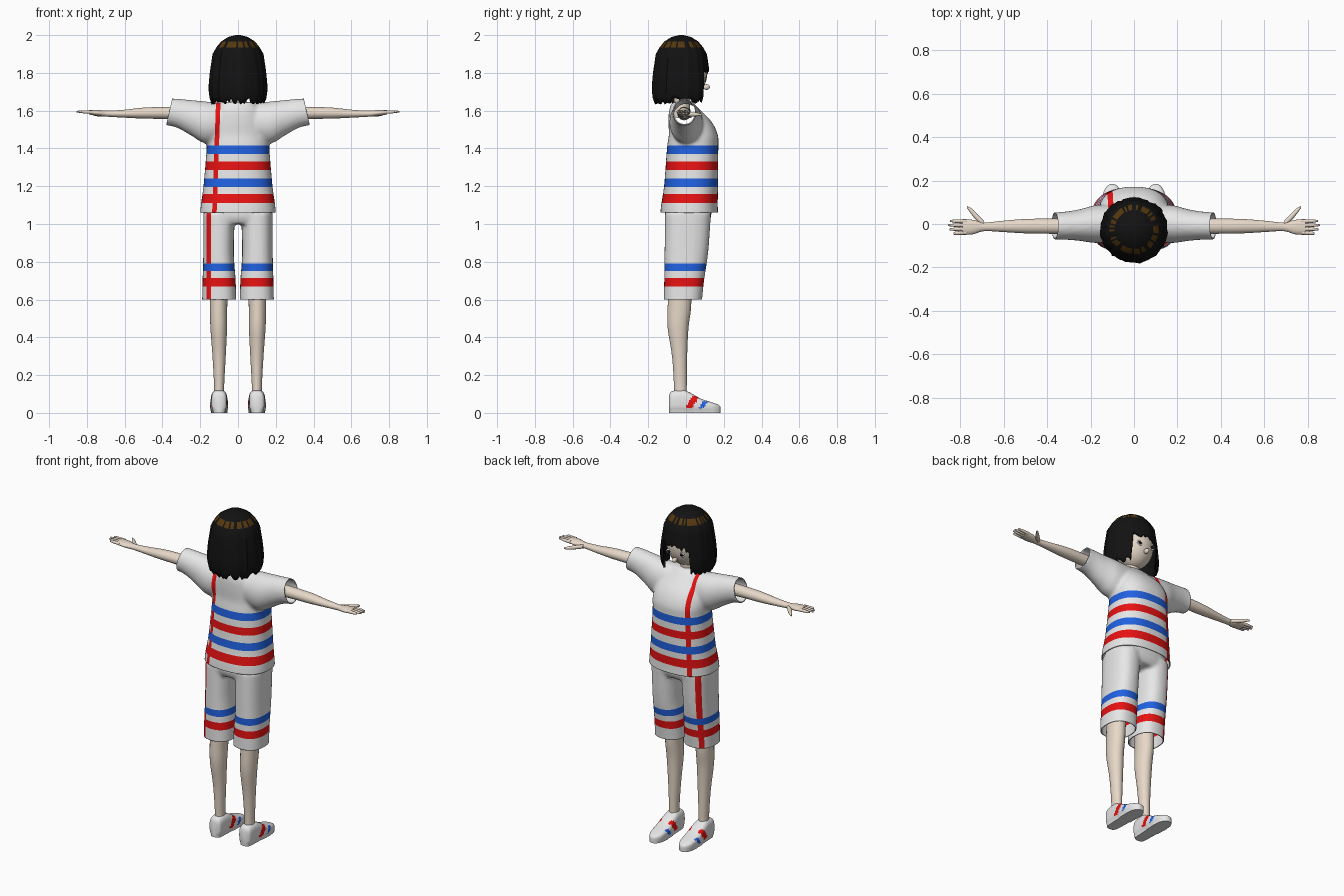
import bpy, bmesh, math, random
from mathutils import Vector

random.seed(4)
if "Cube" in bpy.data.objects:
    bpy.data.objects.remove(bpy.data.objects["Cube"])


def material(name, rgb):
    m = bpy.data.materials.new(name)
    m.use_nodes = True
    m.diffuse_color = (*rgb, 1)
    m.node_tree.nodes["Principled BSDF"].inputs["Base Color"].default_value = (*rgb, 1)
    return m


WHITE = material("white cloth", (0.8, 0.8, 0.8))
RED = material("red stripe", (0.8, 0.006, 0.006))
BLUE = material("blue stripe", (0.015, 0.12, 0.75))
SKIN = material("skin", (0.8, 0.69, 0.58))
BLACK = material("black hair", (0.006, 0.006, 0.006))
BROWN = material("brown highlight", (0.09, 0.04, 0.005))
CLOTH = (WHITE, RED, BLUE)


def add_object(name, bm, *mats):
    bmesh.ops.recalc_face_normals(bm, faces=bm.faces)
    me = bpy.data.meshes.new(name)
    bm.to_mesh(me)
    bm.free()
    ob = bpy.data.objects.new(name, me)
    bpy.context.collection.objects.link(ob)
    for m in mats:
        me.materials.append(m)
    return ob


def sample(rows, t):
    """Catmull-Rom point at t (0..1) through the given rows."""
    f = t * (len(rows) - 1)
    i = min(int(f), len(rows) - 2)
    f -= i
    a, b, c, d = (rows[max(0, min(len(rows) - 1, i + k))] for k in (-1, 0, 1, 2))
    return [q + f / 2 * (r - p + f * (2 * p - 5 * q + 4 * r - s + f * (3 * (q - r) + s - p)))
            for p, q, r, s in zip(a, b, c, d)]


def loft(bm, axis, rows, side=1, steps=20, seg=24, power=2.0):
    """Tube along an axis; each row is (position, centre u, centre v, radius u, radius v)."""
    def ring(row):
        out = []
        for k in range(seg):
            a = math.tau * k / seg
            c, s = math.cos(a), math.sin(a)
            u = row[1] + row[3] * math.copysign(abs(c) ** (2 / power), c)
            v = row[2] + row[4] * math.copysign(abs(s) ** (2 / power), s)
            x, y, z = {"x": (row[0], u, v), "y": (u, row[0], v), "z": (u, v, row[0])}[axis]
            out.append(bm.verts.new((side * x, y, z)))
        return out
    rings = [ring(sample(rows, i / steps)) for i in range(steps + 1)]
    for a, b in zip(rings, rings[1:]):
        for k in range(seg):
            bm.faces.new((a[k - 1], a[k], b[k], b[k - 1]))
    bm.faces.new(rings[0])
    bm.faces.new(rings[-1])


def ball(bm, centre, size):
    made = bmesh.ops.create_uvsphere(bm, u_segments=28, v_segments=18, radius=1)["verts"]
    for v in made:
        v.co = Vector(a * b for a, b in zip(v.co, size)) + Vector(centre)


def garment(name, bm, hems, bands, stripe_x, slope):
    """Fuse overlapping tubes, trim the hems open, then cut and colour the stripes."""
    ob = add_object(name, bm, *CLOTH)
    mod = ob.modifiers.new("fuse", "REMESH")
    mod.mode, mod.voxel_size = "VOXEL", 0.01
    mod = ob.modifiers.new("soften", "SMOOTH")
    mod.factor, mod.iterations = 0.5, 7
    me = bpy.data.meshes.new_from_object(ob.evaluated_get(bpy.context.evaluated_depsgraph_get()))
    ob.modifiers.clear()
    bm = bmesh.new()
    bm.from_mesh(me)
    bpy.data.meshes.remove(me)

    def cut(co, no, trim=False):
        bmesh.ops.bisect_plane(bm, geom=bm.verts[:] + bm.edges[:] + bm.faces[:],
                               plane_co=co, plane_no=no, clear_outer=trim)
    for co, no in hems:
        cut(co, no, True)
    for low, high, _ in bands:
        cut((0, 0, low), (0, 0, 1))
        cut((0, 0, high), (0, 0, 1))
    half = 0.012
    for d in (-half, half):
        cut((stripe_x + d, 0, 1.06), (1, 0, -slope))
    for f in bm.faces:
        c = f.calc_center_median()
        f.material_index = 0
        if abs(c.x - stripe_x - slope * (c.z - 1.06)) < half:
            f.material_index = 1
        for low, high, index in bands:
            if low < c.z < high:
                f.material_index = index
    bm.to_mesh(ob.data)
    bm.free()
    mod = ob.modifiers.new("cloth thickness", "SOLIDIFY")
    mod.thickness, mod.offset = 0.006, -1


# Shirt: torso plus two flared sleeves
bm = bmesh.new()
loft(bm, "z", [(1.02, 0, .017, .203, .155), (1.1, 0, .018, .197, .15), (1.2, 0, .027, .183, .143),
               (1.4, 0, .035, .166, .136), (1.47, 0, .039, .165, .13), (1.54, 0, .022, .15, .115),
               (1.6, 0, -.005, .125, .085), (1.645, 0, -.02, .085, .055)], power=2.4, seg=40)
for s in (1, -1):
    loft(bm, "x", [(.06, .005, 1.54, .08, .1), (.17, 0, 1.537, .088, .112),
                   (.25, -.005, 1.563, .073, .094), (.33, -.008, 1.588, .064, .076),
                   (.42, -.008, 1.597, .062, .07)], side=s)
garment("shirt", bm,
        [((0, 0, 1.06), (0, 0, -1))] + [((s * .365, 0, 1.59), (s, 0, .22)) for s in (1, -1)],
        [(1.37, 1.415, 2), (1.285, 1.33, 1), (1.195, 1.24, 2), (1.11, 1.16, 1)], -.125, .035)

# Knee-length shorts: hips plus two wide legs
bm = bmesh.new()
loft(bm, "z", [(1.0, 0, .01, .15, .105), (1.04, 0, .011, .18, .122), (1.12, 0, .014, .175, .122)],
     power=2.5, seg=40)
for s in (1, -1):
    loft(bm, "z", [(.56, .1, -.018, .091, .1), (.7, .1, -.01, .088, .106),
                   (.85, .103, .002, .081, .116), (1.06, .1, .011, .084, .122)], side=s, power=2.4)
garment("shorts", bm, [((0, 0, .6), (0, 0, -1))],
        [(.75, .79, 2), (.67, .715, 1)], -.155, 0)

for s, side in ((1, "left"), (-1, "right")):
    # Bare lower legs
    bm = bmesh.new()
    loft(bm, "z", [(.07, .1, -.03, .028, .034), (.15, .1, -.03, .027, .034),
                   (.3, .1, -.034, .035, .04), (.45, .102, -.042, .044, .055),
                   (.56, .103, -.035, .046, .062), (.72, .1, -.03, .05, .06)], side=s)
    add_object(side + "_leg", bm, SKIN)

    # Arms with palm, fingers and thumb
    bm = bmesh.new()
    loft(bm, "x", [(.26, -.01, 1.585, .036, .036), (.38, -.01, 1.588, .035, .032),
                   (.5, -.01, 1.587, .033, .029), (.6, -.011, 1.584, .026, .021),
                   (.69, -.013, 1.584, .02, .016), (.74, -.014, 1.588, .033, .016),
                   (.79, -.014, 1.592, .034, .012)], side=s, steps=30)
    for k, tip in enumerate((.832, .85, .856, .846)):
        y = -.04 + .0175 * k
        loft(bm, "x", [(.77, y, 1.592, .0095, .01), (.82, y * 1.06, 1.594, .008, .008),
                       (tip, y * 1.1, 1.595, .004, .004)], side=s, steps=6, seg=10)
    loft(bm, "x", [(.69, 0, 1.582, .014, .012), (.725, .033, 1.58, .017, .011),
                   (.75, .06, 1.58, .013, .009), (.768, .077, 1.58, .005, .005)],
         side=s, steps=10, seg=12)
    add_object(side + "_arm", bm, SKIN)

    # Shoes with slanted red and blue side marks
    bm = bmesh.new()
    loft(bm, "y", [(-.09, .1, .052, .022, .04), (-.075, .1, .058, .038, .056),
                   (-.02, .1, .061, .043, .061), (.02, .1, .054, .045, .054),
                   (.08, .1, .038, .048, .037), (.14, .1, .028, .042, .027),
                   (.172, .1, .022, .026, .021), (.183, .1, .02, .01, .012)],
         side=s, steps=48, seg=48, power=3)
    for v in bm.verts:
        if v.co.z < .014:
            v.co.z = 0
    bmesh.ops.recalc_face_normals(bm, faces=bm.faces)
    for f in bm.faces:
        c = f.calc_center_median()
        if abs(f.normal.x) > .25 and c.z > .025:
            slant = c.y - .6 * (c.z - .05)
            if abs(slant - .028) < .02 and c.z < .09:
                f.material_index = 1
            elif abs(slant - .095) < .014 and c.z < .06:
                f.material_index = 2
    add_object(side + "_shoe", bm, *CLOTH)

    # Eye white and pupil laid on the face
    for name, size, lift, mat in (("eye_white", .02, 0, WHITE), ("pupil", .012, .003, BLACK)):
        bm = bmesh.new()
        ball(bm, (s * .043, .101 + lift, 1.765), (size, .004, size * .75))
        add_object(side + "_" + name, bm, mat)

# Neck and head with a small nose
bm = bmesh.new()
loft(bm, "z", [(1.56, 0, -.02, .055, .05), (1.64, 0, -.022, .044, .042), (1.75, 0, -.015, .045, .045)])
ball(bm, (0, 0, 1.8), (.108, .112, .138))
ball(bm, (0, .108, 1.725), (.012, .018, .015))
add_object("head", bm, SKIN)

# Bobbed hair: strands fall from the crown, short over the face, ragged at the tips
PROFILE = [(2.0, .012), (1.99, .052), (1.966, .09), (1.935, .115), (1.9, .135), (1.8, .15),
           (1.72, .157), (1.67, .152), (1.6, .128)]


def hair_radius(z):
    for (z1, r1), (z2, r2) in zip(PROFILE, PROFILE[1:]):
        if z >= z2:
            return r1 + (r2 - r1) * (z1 - z) / (z1 - z2)
    return PROFILE[-1][1]


bm = bmesh.new()
COLUMNS, FALL = 72, 9
columns = []
for k in range(COLUMNS):
    a = math.tau * k / COLUMNS
    front = abs(a - math.pi / 2) < math.radians(38)
    tip = (1.805 if front else 1.65) + random.uniform(-.018, .018)
    heights = [p[0] for p in PROFILE[:5]]
    heights += [1.9 + (tip - 1.9) * (i + 1) / FALL for i in range(FALL)]
    bulge = random.uniform(.97, 1.015)
    columns.append([bm.verts.new((hair_radius(z) * bulge * math.cos(a),
                                  -.025 + hair_radius(z) * bulge * math.sin(a), z))
                    for z in heights])
for k in range(COLUMNS):
    a, b = columns[k - 1], columns[k]
    for i in range(len(a) - 1):
        f = bm.faces.new((a[i], a[i + 1], b[i + 1], b[i]))
        f.material_index = int(i == 2 and random.random() < .75)
bm.faces.new([c[0] for c in columns])
hair = add_object("hair", bm, BLACK, BROWN)
mod = hair.modifiers.new("hair thickness", "SOLIDIFY")
mod.thickness, mod.offset = 0.012, -1

# Smooth shading with crisp hems and tips
bpy.ops.object.select_all(action="DESELECT")
for ob in bpy.context.collection.objects:
    if ob.type == "MESH":
        ob.select_set(True)
        bpy.context.view_layer.objects.active = ob
bpy.ops.object.shade_smooth_by_angle(angle=math.radians(45))
